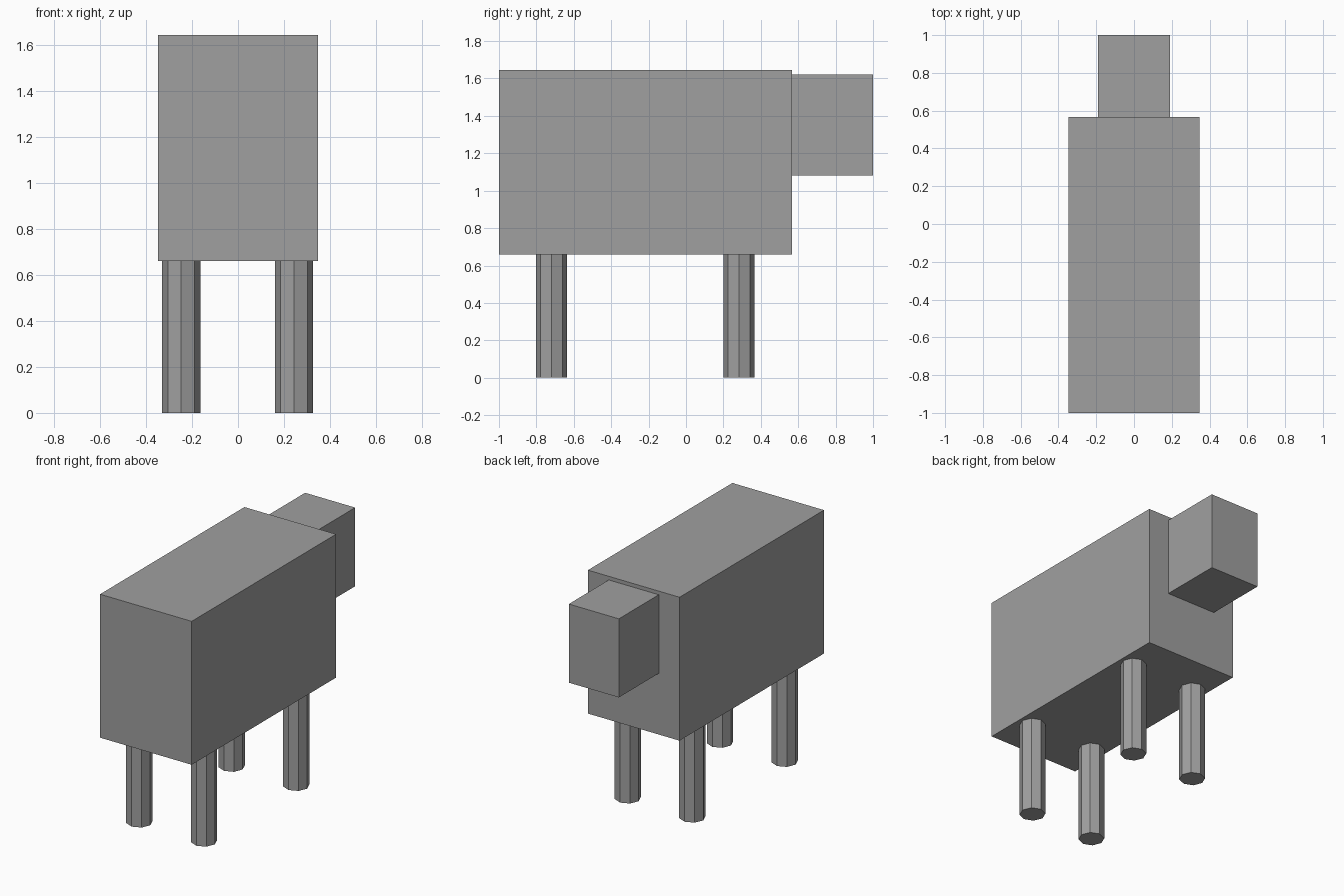
import bpy

# Remove the default cube
if "Cube" in bpy.data.objects:
    bpy.data.objects.remove(bpy.data.objects["Cube"], do_unlink=True)

# Single plain grey
grey = bpy.data.materials.new("plain_grey")
grey.use_nodes = True
colour = (0.35, 0.35, 0.35, 1)
grey.diffuse_color = colour
grey.node_tree.nodes["Principled BSDF"].inputs["Base Color"].default_value = colour


def finish(name):
    obj = bpy.context.object
    obj.name = name
    obj.data.materials.append(grey)
    return obj


def box(name, low, high):
    """Axis-aligned box between two corners."""
    centre = [(a + b) / 2 for a, b in zip(low, high)]
    bpy.ops.mesh.primitive_cube_add(size=1, location=centre)
    obj = finish(name)
    obj.scale = [b - a for a, b in zip(low, high)]
    bpy.ops.object.transform_apply(location=False, rotation=False, scale=True)
    return obj


# Body and head
LEG_HEIGHT = 0.66
box("body", (-0.348, -1, LEG_HEIGHT), (0.348, 0.567, 1.645))
box("head", (-0.19, 0.567, 1.08), (0.19, 1, 1.62))

# Four octagonal legs
for end, y in (("rear", -0.718), ("fore", 0.284)):
    for side, x in (("left", 0.244), ("right", -0.247)):
        bpy.ops.mesh.primitive_cylinder_add(
            vertices=8, radius=0.083, depth=LEG_HEIGHT,
            location=(x, y, LEG_HEIGHT / 2))
        finish(f"{end}_leg_{side}")
